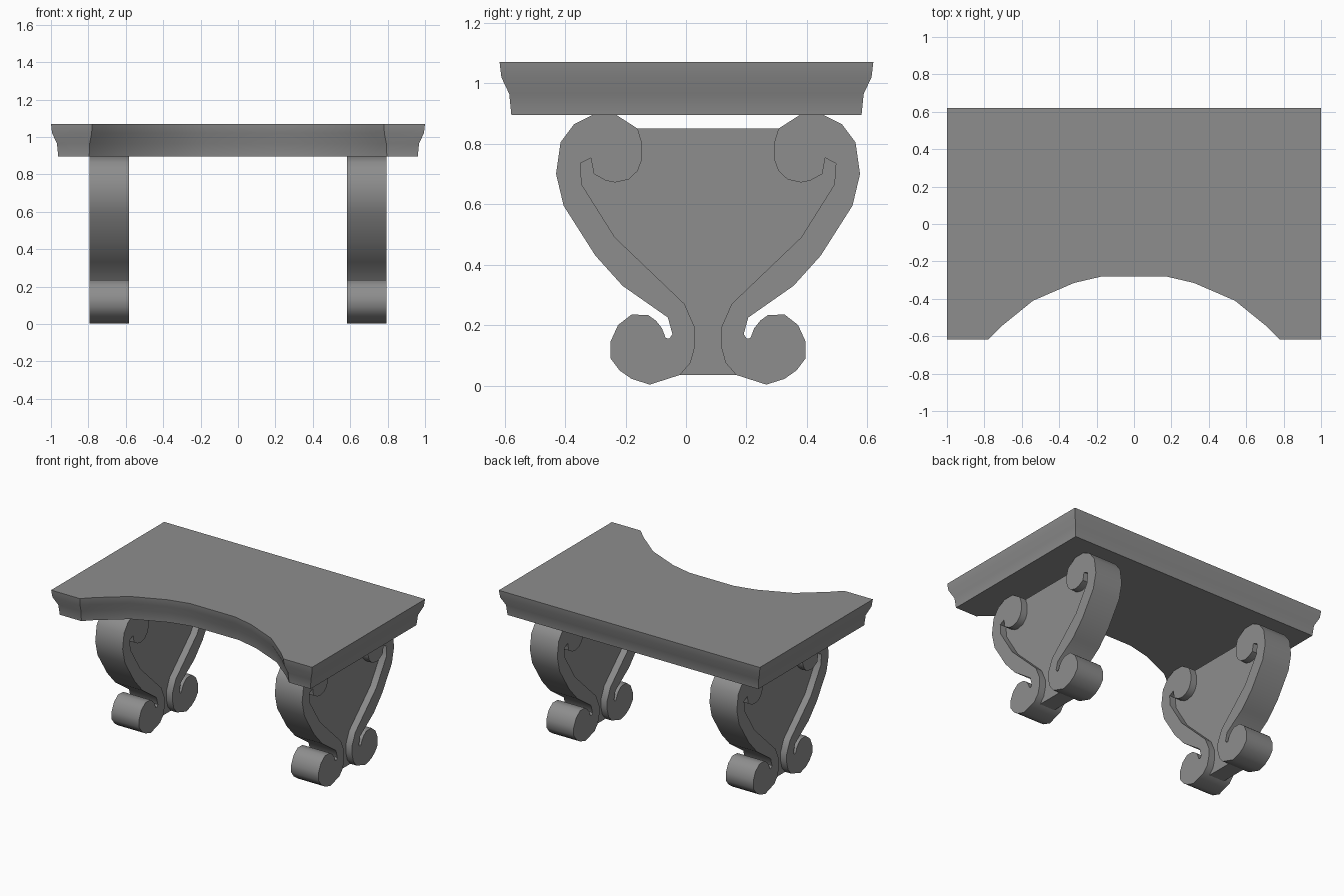
import bpy
import bmesh
from math import radians
from mathutils import Vector

cube = bpy.data.objects.get("Cube")
if cube:
    bpy.data.objects.remove(cube, do_unlink=True)

GREY = (0.27, 0.27, 0.27, 1)
stone = bpy.data.materials.new("grey stone")
stone.use_nodes = True
stone.diffuse_color = GREY
stone.node_tree.nodes["Principled BSDF"].inputs["Base Color"].default_value = GREY


def loft(name, rings, location=(0, 0, 0)):
    """Join matching rings of points with side faces and close both ends."""
    bm = bmesh.new()
    loops = [[bm.verts.new(p) for p in ring] for ring in rings]
    for a, b in zip(loops, loops[1:]):
        for i in range(len(a)):
            j = (i + 1) % len(a)
            bm.faces.new((a[i], a[j], b[j], b[i]))
    bm.faces.new(loops[0][::-1])
    bm.faces.new(loops[-1])
    bmesh.ops.recalc_face_normals(bm, faces=bm.faces)
    mesh = bpy.data.meshes.new(name)
    bm.to_mesh(mesh)
    bm.free()
    mesh.materials.append(stone)
    mesh.shade_smooth()
    mesh.set_sharp_from_angle(angle=radians(40))
    obj = bpy.data.objects.new(name, mesh)
    obj.location = location
    bpy.context.collection.objects.link(obj)
    return obj


def inset(points, amount):
    """Move a counterclockwise outline inward with mitred corners."""
    result = []
    for i, point in enumerate(points):
        p = Vector(point)
        before = (p - Vector(points[i - 1])).normalized()
        after = (Vector(points[(i + 1) % len(points)]) - p).normalized()
        n1 = Vector((-before.y, before.x))
        n2 = Vector((-after.y, after.x))
        result.append(p + (n1 + n2) * amount / (1 + n1.dot(n2)))
    return result


def mirror(obj, x=False, y=False):
    mod = obj.modifiers.new("Mirror", "MIRROR")
    mod.use_axis = (x, y, False)
    mod.use_mirror_merge = False


# Table top with a scooped front and a moulded edge
left_front = [(1, 0.62), (1, -0.617), (0.78, -0.617), (0.71, -0.548),
              (0.54, -0.41), (0.32, -0.315), (0.17, -0.28)]
outline = left_front + [(-x, y) for x, y in reversed(left_front)]
outline.reverse()
moulding = [(0.895, 0.039), (0.965, 0.032), (1.02, 0.006), (1.07, 0)]
loft("table_top", [[(p.x, p.y, z) for p in inset(outline, d)]
                   for z, d in moulding])

# Scrolled leg borders, one per corner
LEG_Y = 0.073
LEG_X = 0.688
scroll = [
    # outer curve
    (-0.23, 0.895), (-0.31, 0.895), (-0.37, 0.865), (-0.415, 0.805),
    (-0.43, 0.70), (-0.405, 0.595), (-0.30, 0.43), (-0.21, 0.33),
    (-0.06, 0.225), (-0.045, 0.17), (-0.055, 0.155), (-0.067, 0.157),
    # foot curl
    (-0.08, 0.19), (-0.10, 0.215), (-0.125, 0.233), (-0.18, 0.235),
    (-0.225, 0.20), (-0.25, 0.145), (-0.25, 0.09), (-0.22, 0.05),
    (-0.18, 0.022), (-0.12, 0.003), (-0.02, 0.035),
    # inner curve
    (0.015, 0.075), (0.03, 0.13), (0.03, 0.19), (-0.005, 0.27),
    (-0.235, 0.49), (-0.345, 0.665), (-0.35, 0.735), (-0.315, 0.753),
    # top curl
    (-0.305, 0.70), (-0.265, 0.678), (-0.235, 0.672), (-0.19, 0.682),
    (-0.16, 0.71), (-0.145, 0.75), (-0.145, 0.80), (-0.16, 0.85)]
half = 0.105
borders = loft("leg_scrolls", [[(x, y - LEG_Y, z) for y, z in scroll]
                               for x in (LEG_X - half, LEG_X + half)],
               (0, LEG_Y, 0))
mirror(borders, x=True, y=True)

# Recessed panels between the scrolls
side = [(-0.16, 0.85), (-0.25, 0.80), (-0.37, 0.74), (-0.36, 0.65),
        (-0.25, 0.48), (-0.02, 0.26), (0.0, 0.19), (-0.02, 0.035)]
edge = [(y - LEG_Y, z) for y, z in side]
edge += [(-y, z) for y, z in reversed(edge)]
depth = 0.058
panels = loft("leg_panels", [[(x, y, z) for y, z in edge]
                             for x in (LEG_X - depth, LEG_X + depth)],
              (0, LEG_Y, 0))
mirror(panels, x=True)
